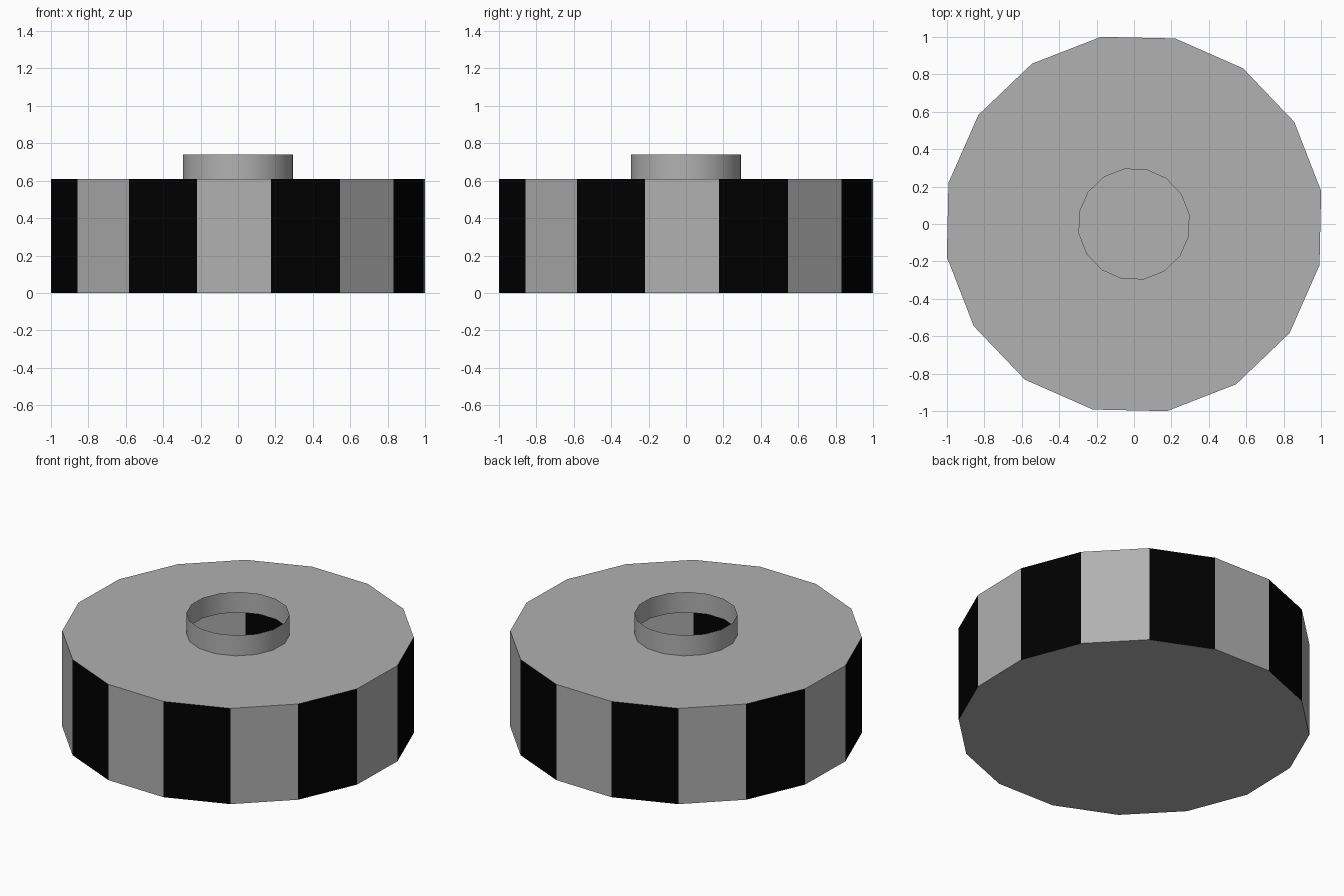
import bpy
from math import sin, cos, radians

if "Cube" in bpy.data.objects:
    bpy.data.objects.remove(bpy.data.objects["Cube"])

SIDES = 16
TURN = 10.0          # rotation of the polygon in degrees
R_DRUM, R_COLLAR = 1.016, 0.298
H_DRUM, H_COLLAR = 0.61, 0.74


def ring(radius, z):
    angles = [radians(TURN + 360 / SIDES * i) for i in range(SIDES)]
    return [(radius * cos(a), radius * sin(a), z) for a in angles]


def bridge(first, second, picks=range(SIDES)):
    """Quads between two rings given by their first vertex index."""
    return [(first + i, first + (i + 1) % SIDES,
             second + (i + 1) % SIDES, second + i) for i in picks]


def colour(name, value):
    mat = bpy.data.materials.new(name)
    mat.diffuse_color = (value, value, value, 1)
    mat.use_nodes = True
    mat.node_tree.nodes["Principled BSDF"].inputs["Base Color"].default_value = mat.diffuse_color
    return mat


def make(name, verts, faces, material):
    mesh = bpy.data.meshes.new(name)
    mesh.from_pydata(verts, [], faces)
    mesh.update()
    obj = bpy.data.objects.new(name, mesh)
    bpy.context.collection.objects.link(obj)
    mesh.materials.append(material)
    return obj


black = colour("black", 0.0)
grey = colour("grey", 0.44)

wall = ring(R_DRUM, 0) + ring(R_DRUM, H_DRUM)

# hollow drum: floor, holed lid and alternating side panels
make("floor", ring(R_DRUM, 0), [tuple(reversed(range(SIDES)))], grey)
make("lid", ring(R_DRUM, H_DRUM) + ring(R_COLLAR, H_DRUM),
     bridge(0, SIDES), grey)
make("grey_panels", wall, bridge(0, SIDES, range(1, SIDES, 2)), grey)
make("black_panels", wall, bridge(0, SIDES, range(0, SIDES, 2)), black)

# open smooth collar around the hole
collar = make("collar", ring(R_COLLAR, H_DRUM) + ring(R_COLLAR, H_COLLAR),
              bridge(0, SIDES), grey)
collar.data.polygons.foreach_set("use_smooth", [True] * SIDES)
